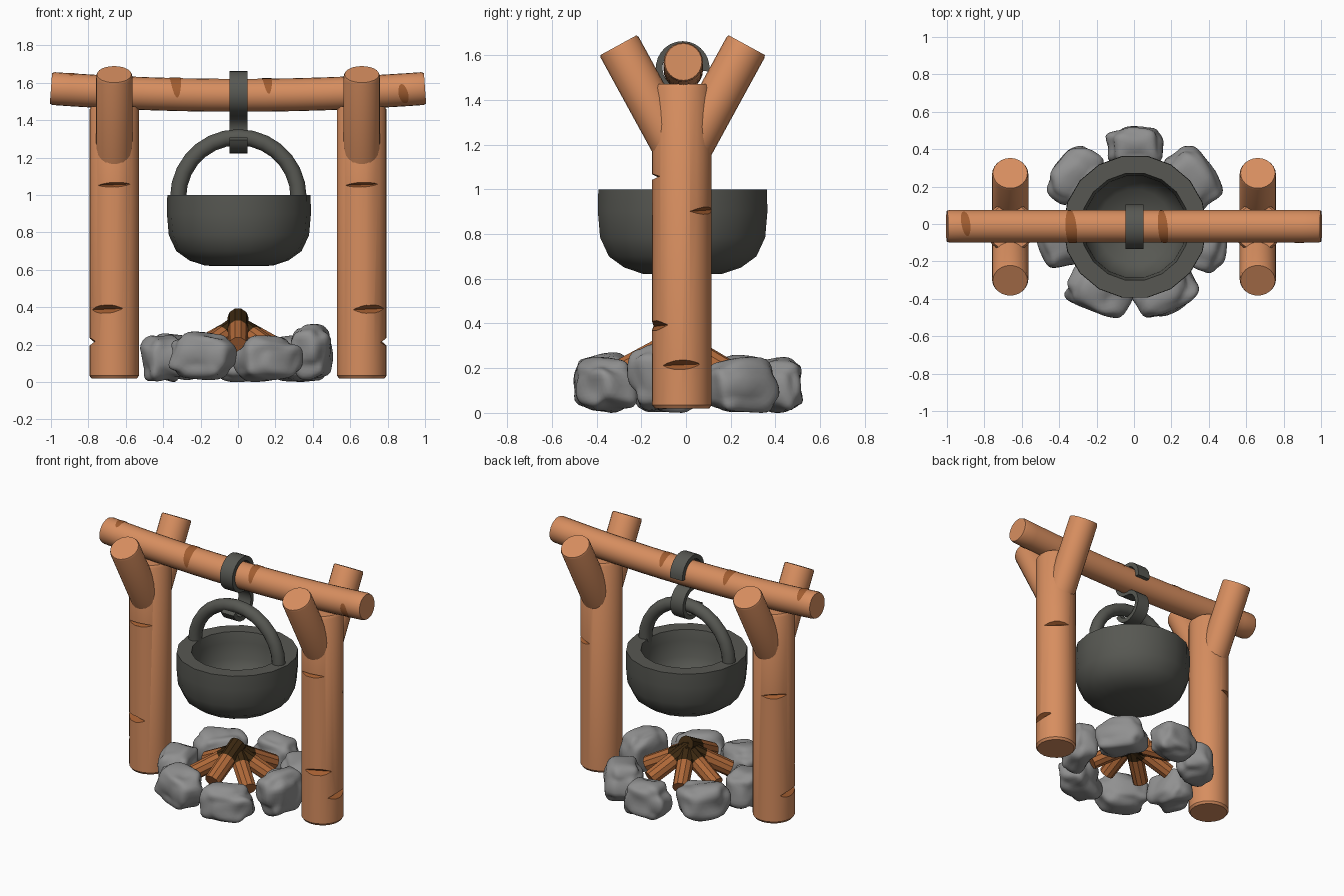
import bpy, bmesh, math, random
from mathutils import Vector, noise

if "Cube" in bpy.data.objects:
    bpy.data.objects.remove(bpy.data.objects["Cube"])

random.seed(4)
CY = -0.015          # common y centre line


def material(name, rgb):
    m = bpy.data.materials.new(name)
    m.diffuse_color = (*rgb, 1)
    m.use_nodes = True
    m.node_tree.nodes["Principled BSDF"].inputs["Base Color"].default_value = m.diffuse_color
    return m


WOOD = material("wood", (0.68, 0.27, 0.115))
CRACK = material("bark crack", (0.36, 0.11, 0.03))
IRON = material("iron", (0.095, 0.097, 0.085))
STONE = material("stone", (0.28, 0.28, 0.28))
LOG = material("firewood", (0.43, 0.14, 0.04))
CHAR = material("charred wood", (0.042, 0.02, 0.005))


def smooth(ob, angle=35):
    ob.data.shade_smooth()
    ob.data.set_sharp_from_angle(angle=math.radians(angle))


def finish(name, bm, mats, angle=35, fix=True):
    if fix:
        bmesh.ops.recalc_face_normals(bm, faces=bm.faces)
    me = bpy.data.meshes.new(name)
    bm.to_mesh(me)
    bm.free()
    ob = bpy.data.objects.new(name, me)
    bpy.context.collection.objects.link(ob)
    for m in mats:
        me.materials.append(m)
    smooth(ob, angle)
    return ob


def circle(r, n):
    return [(r * math.cos(2 * math.pi * i / n), r * math.sin(2 * math.pi * i / n)) for i in range(n)]


def sweep(name, pts, cross, ref, mats, scales=None, angle=35):
    """Sweep a closed cross-section along a path, with capped ends."""
    bm = bmesh.new()
    pts = [Vector(p) for p in pts]
    ref, rings, n = Vector(ref), [], len(cross)
    for i, p in enumerate(pts):
        t = (pts[min(i + 1, len(pts) - 1)] - pts[max(i - 1, 0)]).normalized()
        u = (ref - t * ref.dot(t)).normalized()
        v = t.cross(u)
        s = scales[i] if scales else 1
        rings.append([bm.verts.new(p + (u * a + v * b) * s) for a, b in cross])
    for r0, r1 in zip(rings, rings[1:]):
        for j in range(n):
            bm.faces.new((r0[j], r0[(j + 1) % n], r1[(j + 1) % n], r1[j]))
    bm.faces.new(rings[0])
    bm.faces.new(rings[-1])
    return finish(name, bm, mats, angle)


# Posts with wedge notches, each with a two-branch fork
R = 0.133
for side, s in (("left", -1), ("right", 1)):
    px = 0.662 * s
    post = sweep(side + "_post", [(px, CY - 0.003, z) for z in (0.02, 0.035, 1.455, 1.472)],
                 circle(R, 24), (0, 1, 0), [WOOD, CRACK], [0.92, 1, 1, 0.92])
    for k, (z, dx, dy, h) in enumerate([(1.055, 0, -1, 0.012), (0.39, 0.35, -0.94, 0.022),
                                        (0.215, 1, -0.02, 0.022), (0.905, 0.6, 0.8, 0.018)]):
        d = Vector((dx * s, dy, 0)).normalized()
        c = Vector((px, CY, z)) + d * R
        t = Vector((-d.y, d.x, 0.04)) * 0.16
        cut = sweep("notch_cutter", [c - t, c + t], [(h, 0), (0, 0.03), (-h, 0), (0, -0.03)],
                    (0, 0, 1), [CRACK])
        mod = post.modifiers.new("notch", 'BOOLEAN')
        mod.object, mod.operation, mod.solver = cut, 'DIFFERENCE', 'EXACT'
        with bpy.context.temp_override(object=post, active_object=post):
            bpy.ops.object.modifier_apply(modifier=mod.name)
        bpy.data.objects.remove(cut)
    for p in post.data.polygons:      # recessed faces are dark
        c = p.center
        deep = math.hypot(c.x - px, c.y - CY) < 0.125
        p.material_index = 1 if deep and 0.06 < c.z < 1.42 else 0
    smooth(post)
    for end, q in (("front", -1), ("back", 1)):
        a, b = Vector((px, CY, 1.12)), Vector((px, CY + q * 0.287, 1.645))
        sweep(f"{side}_{end}_fork", [a, a.lerp(b, 0.98), b], circle(0.097, 24), (1, 0, 0),
              [WOOD], [1, 1, 0.95])


# Sagging cross beam
def sag(x):
    return 1.533 + 0.037 * x * x


BY = -0.012
xs = [-1, -0.985] + [-0.9 + 0.15 * i for i in range(13)] + [0.985, 1]
sweep("cross_beam", [(x, BY, sag(x)) for x in xs], circle(0.088, 24), (0, 1, 0), [WOOD],
      [0.94] + [1] * (len(xs) - 2) + [0.94])

# Thin curved bark cracks on the beam
for x, a0, a1, w in [(-0.9, 30, 125, 0.02), (-0.335, 20, 190, 0.026),
                     (0.155, 20, 175, 0.022), (0.885, 160, 232, 0.022)]:
    bm, rows = bmesh.new(), []
    for i in range(17):
        t = i / 16
        a = math.radians(a0 + (a1 - a0) * t)
        hw = 0.004 + w * math.sin(math.pi * t) ** 0.6
        rows.append([bm.verts.new((x + k * hw + 0.02 * (t - 0.5), BY + 0.0905 * math.cos(a),
                                   sag(x) + 0.0905 * math.sin(a))) for k in (-1, 1)])
    for r0, r1 in zip(rows, rows[1:]):
        bm.faces.new((r0[0], r1[0], r1[1], r0[1]))
    finish("beam_crack", bm, [CRACK], fix=False)

# S-shaped hanging hook: upper loop over the beam, lower loop under the handle
path = []
for cz, r, a0, a1 in ((1.543, 0.105, -8, 270), (1.338, 0.1, 75, -158)):
    for i in range(21):
        a = math.radians(a0 + (a1 - a0) * i / 20)
        path.append((0.002, CY + r * math.cos(a), cz + r * math.sin(a)))
sweep("hook", path, [(0.048, 0.015), (-0.048, 0.015), (-0.048, -0.015), (0.048, -0.015)],
      (1, 0, 0), [IRON])

# Cauldron, turned from a profile
profile = [(0, 0.62), (0.18, 0.622), (0.265, 0.65), (0.335, 0.7), (0.375, 0.785), (0.385, 0.9),
           (0.383, 1.0), (0.29, 1.0), (0.275, 0.93), (0.27, 0.82), (0.2, 0.72), (0, 0.69)]
N = 18
bm = bmesh.new()
rings = []
for r, z in profile:
    if r == 0:
        rings.append([bm.verts.new((0.005, CY, z))] * N)
    else:
        rings.append([bm.verts.new((0.005 + a, CY + b, z)) for a, b in circle(r, N)])
for r0, r1 in zip(rings, rings[1:]):
    for j in range(N):
        k = (j + 1) % N
        bm.faces.new(list(dict.fromkeys((r0[j], r0[k], r1[k], r1[j]))))
finish("cauldron", bm, [IRON], 50)

# Arched handle
arch = [(0.002 + 0.322 * math.cos(math.pi * i / 14), CY, 0.987 + 0.322 * math.sin(math.pi * i / 14))
        for i in range(15)]
arch = [(arch[0][0], CY, 0.95)] + arch + [(arch[-1][0], CY, 0.95)]
sweep("handle", arch, circle(0.043, 12), (0, 1, 0), [IRON])

# Ring of seven boulders
sizes = [(0.22, 0.31, 0.25), (0.25, 0.34, 0.25), (0.24, 0.30, 0.25), (0.24, 0.36, 0.26),
         (0.25, 0.36, 0.25), (0.22, 0.32, 0.30), (0.25, 0.34, 0.25)]
for i, size in enumerate(sizes):
    a = math.radians(89 + i * 360 / 7)
    bm = bmesh.new()
    bmesh.ops.create_icosphere(bm, subdivisions=4, radius=1)
    for v in bm.verts:
        n = v.co.normalized()
        boxy = Vector([math.copysign(abs(c) ** 0.72, c) for c in n])
        v.co = boxy * (1 + 0.24 * noise.noise(n * 1.5 + Vector((i * 7.3, 2, 5))))
    lo = [min(v.co[k] for v in bm.verts) for k in range(3)]
    hi = [max(v.co[k] for v in bm.verts) for k in range(3)]
    for v in bm.verts:                # fit to the wanted size, then place on the ring
        p = [((v.co[k] - lo[k]) / (hi[k] - lo[k]) - 0.5) * size[k] for k in range(3)]
        rad = 0.523 - size[0] / 2 + p[0]
        v.co = (rad * math.cos(a) - p[1] * math.sin(a) - 0.005,
                rad * math.sin(a) + p[1] * math.cos(a),
                p[2] + size[2] / 2 + (0.01 if i % 2 else 0))
    finish("fire_ring_stone", bm, [STONE], 60)

# Firewood leaning together, charred near the middle
for i in range(7):
    a = math.radians(270 + i * 360 / 7)
    d = Vector((math.cos(a), math.sin(a), 0))
    top = 0.345 if i == 0 else 0.315 + random.uniform(-0.01, 0.01)
    pts = [d * r + Vector((0, CY, top - 0.52 * (r + 0.02))) for r in (-0.02, 0.1, 0.27)]
    log = sweep("firewood_log", pts, circle(0.056, 10), (-d.y, d.x, 0), [LOG, CHAR],
                [1, 0.97, 0.92])
    for p in log.data.polygons:
        if math.hypot(p.center.x, p.center.y - CY) < 0.11:
            p.material_index = 1
